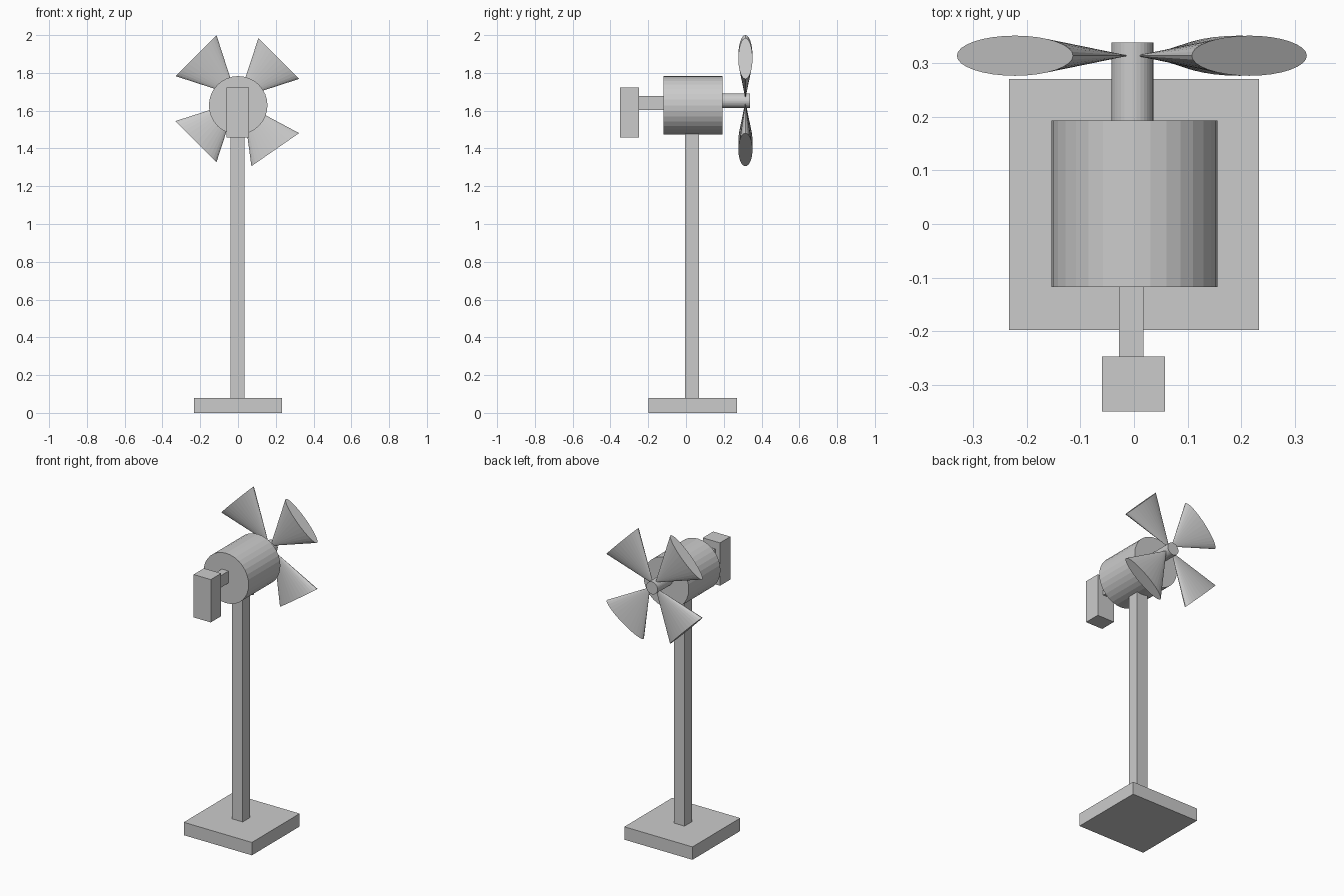
import bpy
from math import pi, atan2, hypot
from mathutils import Matrix, Vector

if "Cube" in bpy.data.objects:
    bpy.data.objects.remove(bpy.data.objects["Cube"])


def box(name, x0, x1, y0, y1, z0, z1):
    bpy.ops.mesh.primitive_cube_add(size=1)
    ob = bpy.context.object
    ob.name = name
    ob.data.transform(Matrix.Diagonal((x1 - x0, y1 - y0, z1 - z0, 1)))
    ob.location = ((x0 + x1) / 2, (y0 + y1) / 2, (z0 + z1) / 2)
    return ob


def cylinder_y(name, x, z, r, y0, y1):
    bpy.ops.mesh.primitive_cylinder_add(vertices=32, radius=r, depth=y1 - y0)
    ob = bpy.context.object
    ob.name = name
    ob.data.transform(Matrix.Rotation(pi / 2, 4, 'X'))
    ob.location = (x, (y0 + y1) / 2, z)
    return ob


def blade(name, a, b, sign):
    """Flattened cone; a and b are the (x, z) ends of its wide outer rim."""
    y, depth = 0.3145, 0.3
    dx, dz = b[0] - a[0], b[1] - a[1]
    width = hypot(dx, dz)
    bpy.ops.mesh.primitive_cone_add(vertices=32, radius1=width / 2, radius2=0, depth=depth)
    ob = bpy.context.object
    ob.name = name
    # squash along y, rim plane on the origin, tip along local z
    ob.data.transform(Matrix.Diagonal((1, 0.0375 / (width / 2), 1, 1))
                      @ Matrix.Translation((0, 0, depth / 2)))
    tip = Vector((-dz, 0, dx)) * sign / width
    ob.rotation_euler = (0, atan2(tip.x, tip.z), 0)
    ob.location = ((a[0] + b[0]) / 2, y, (a[1] + b[1]) / 2)
    return ob


# stand
box("base_plate", -0.234, 0.234, -0.198, 0.271, 0, 0.08)
box("post", -0.039, 0.035, -0.004, 0.07, 0.08, 1.5)

# motor housing with shaft towards the blades
cylinder_y("motor_housing", 0.001, 1.628, 0.155, -0.118, 0.193)
cylinder_y("shaft", -0.003, 1.652, 0.039, 0.19, 0.339)

# tail rod and vane on the opposite side
box("tail_rod", -0.028, 0.018, -0.25, -0.11, 1.603, 1.677)
box("tail_vane", -0.06, 0.058, -0.35, -0.248, 1.457, 1.723)

# four blades, tips meeting at the shaft
hub = Vector((0, 1.655))
rims = {
    "blade_upper_left": ((-0.331, 1.783), (-0.114, 2.0)),
    "blade_upper_right": ((0.108, 1.984), (0.323, 1.768)),
    "blade_lower_left": ((-0.331, 1.545), (-0.114, 1.327)),
    "blade_lower_right": ((0.323, 1.481), (0.071, 1.306)),
}
for name, (a, b) in rims.items():
    to_hub = hub - (Vector(a) + Vector(b)) / 2
    side = Vector((a[1] - b[1], b[0] - a[0])).dot(to_hub)
    blade(name, a, b, 1 if side > 0 else -1)
